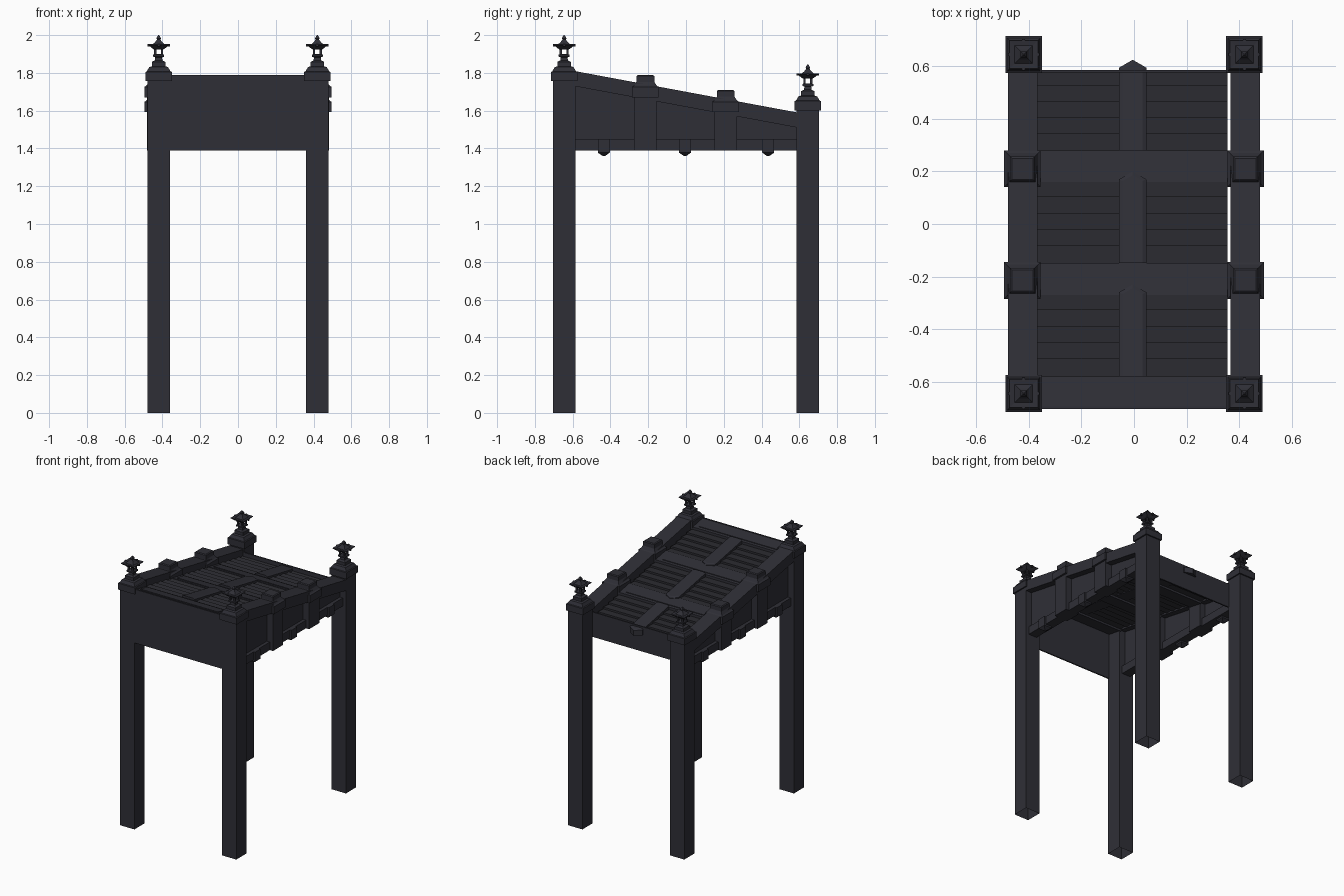
import bpy, bmesh

if "Cube" in bpy.data.objects:
    bpy.data.objects.remove(bpy.data.objects["Cube"])


def material(name, rgb):
    m = bpy.data.materials.new(name)
    m.diffuse_color = (*rgb, 1)
    m.use_nodes = True
    m.node_tree.nodes["Principled BSDF"].inputs["Base Color"].default_value = m.diffuse_color
    return m


FRAME = material("dark slate", (0.028, 0.028, 0.037))
SLAT = material("dark grey", (0.026, 0.026, 0.032))


def roof(y):
    """Height of the sloping roof line."""
    return 1.70 - 0.186 * y


def finish(name, bm, mat):
    bmesh.ops.recalc_face_normals(bm, faces=bm.faces)
    me = bpy.data.meshes.new(name)
    bm.to_mesh(me)
    bm.free()
    me.materials.append(mat)
    ob = bpy.data.objects.new(name, me)
    bpy.context.collection.objects.link(ob)
    return ob


def loft(bm, rings, cap_bottom=True):
    vs = [[bm.verts.new(p) for p in r] for r in rings]
    n = len(vs[0])
    for a, b in zip(vs, vs[1:]):
        for i in range(n):
            bm.faces.new((a[i], a[(i + 1) % n], b[(i + 1) % n], b[i]))
    if cap_bottom:
        bm.faces.new(vs[0])
    bm.faces.new(vs[-1])


def square(cx, cy, h, z, hy=None):
    hy = h if hy is None else hy
    return [(cx - h, cy - hy, z), (cx + h, cy - hy, z), (cx + h, cy + hy, z), (cx - h, cy + hy, z)]


def stack(bm, cx, cy, profile, z0=0, cap_bottom=True):
    """Square turned shape from (half width, height) pairs."""
    loft(bm, [square(cx, cy, h, z + z0) for h, z in profile], cap_bottom)


def side_profile(bm, x0, x1, pts):
    """Extrude a (y, z) outline across x."""
    loft(bm, [[(x, y, z) for y, z in pts] for x in (x0, x1)])


def sloped(bm, x0, x1, y0, y1, lo, hi):
    """Box that follows the roof slope."""
    side_profile(bm, x0, x1, [(y0, roof(y0) + lo), (y1, roof(y1) + lo),
                              (y1, roof(y1) + hi), (y0, roof(y0) + hi)])


# Corner posts with caps and lantern finials
for end, cy, drop in (("front", -0.645, 0), ("back", 0.645, -0.155)):
    for side, s in (("left", -1), ("right", 1)):
        cx = s * 0.42
        bm = bmesh.new()
        stack(bm, cx, cy, [(0.06, 0), (0.06, 1.77 + drop)], cap_bottom=False)
        finish(f"{end}_{side}_post", bm, FRAME)

        bm = bmesh.new()
        stack(bm, cx, cy, [(0.07, 1.757), (0.07, 1.805), (0.063, 1.808), (0.05, 1.83),
                           (0.036, 1.835), (0.036, 1.858), (0.02, 1.866), (0.018, 1.882),
                           (0.029, 1.886), (0.029, 1.896), (0.02, 1.90)], drop)
        for i in (-1, 1):
            for j in (-1, 1):
                stack(bm, cx + i * 0.018, cy + j * 0.018, [(0.006, 1.898), (0.006, 1.93)], drop)
        # flared lantern roof and tip
        stack(bm, cx, cy, [(0.026, 1.925), (0.034, 1.93), (0.056, 1.948), (0.054, 1.952),
                           (0.034, 1.95), (0.019, 1.963), (0.009, 1.976), (0.012, 1.982),
                           (0.009, 1.99), (0.002, 2.0)], drop)
        for dx, dy in ((1, 0), (-1, 0), (0, 1), (0, -1)):
            stack(bm, cx + dx * 0.054, cy + dy * 0.054, [(0.006, 1.94), (0.006, 1.953)], drop)
        finish(f"{end}_{side}_finial", bm, FRAME)

# Front and back fascia boards
for name, y0, y1, top in (("front_fascia", -0.705, -0.695, 1.79), ("back_fascia", 0.577, 0.587, 1.575)):
    bm = bmesh.new()
    side_profile(bm, -0.362, 0.362, [(y0, 1.39), (y1, 1.39), (y1, top), (y0, top)])
    finish(name, bm, FRAME)

# Sides: sloping rail, panel, bottom rail, brackets and pendants
for side, s in (("left", -1), ("right", 1)):
    bm = bmesh.new()
    sloped(bm, s * 0.367, s * 0.48, -0.60, 0.60, -0.08, 0.0)
    finish(f"{side}_sloping_rail", bm, FRAME)

    bm = bmesh.new()
    side_profile(bm, s * 0.41, s * 0.43, [(-0.59, 1.39), (0.59, 1.39),
                                          (0.59, roof(0.59) - 0.07), (-0.59, roof(-0.59) - 0.07)])
    finish(f"{side}_panel", bm, FRAME)

    bm = bmesh.new()
    side_profile(bm, s * 0.385, s * 0.455, [(-0.59, 1.39), (0.59, 1.39), (0.59, 1.45), (-0.59, 1.45)])
    finish(f"{side}_bottom_rail", bm, FRAME)

    for k, cy in enumerate((-0.215, 0.21)):
        z = roof(cy) - 1.742
        bm = bmesh.new()
        loft(bm, [square(s * 0.425, cy, 0.056, h, 0.06) for h in (1.39, 1.68 + z)])
        stack(bm, s * 0.425, cy, [(0.07, 1.673), (0.07, 1.728), (0.06, 1.735), (0.05, 1.75),
                                  (0.047, 1.755), (0.047, 1.785), (0.04, 1.79)], z)
        finish(f"{side}_bracket_{k + 1}", bm, FRAME)

    for k, cy in enumerate((-0.435, -0.005, 0.435)):
        bm = bmesh.new()
        stack(bm, s * 0.435, cy, [(0.006, 1.36), (0.032, 1.378), (0.032, 1.45)])
        finish(f"{side}_pendant_{k + 1}", bm, FRAME)

# Roof bays: cross beam, stepped slats and pointed centre batten
for k, (b0, b1, s1) in enumerate(((-0.70, -0.58, -0.27), (-0.27, -0.148, 0.16), (0.16, 0.28, 0.585))):
    bm = bmesh.new()
    sloped(bm, -0.372, 0.367, b0, b1, -0.09, -0.042)
    sloped(bm, -0.33, 0.31, b0 + 0.022, b1 - 0.018, -0.045, -0.037)
    finish(f"cross_beam_{k + 1}", bm, FRAME)

    bm = bmesh.new()
    step = (s1 - b1) / 5
    for i in range(5):
        y0 = b1 + i * step
        y1 = y0 + step + (0.006 if i < 4 else 0)
        z = roof(y0 + step / 2) - 0.055
        side_profile(bm, -0.37, 0.355, [(y0, z - 0.014), (y1, z - 0.01), (y1, z + 0.004), (y0, z)])
    finish(f"roof_slats_{k + 1}", bm, SLAT)

    bm = bmesh.new()
    e = s1 + 0.01
    outline = [(-0.057, b1), (0.047, b1), (0.047, e), (-0.005, e + 0.03), (-0.057, e)]
    inner = [(-0.043, b1), (0.033, b1), (0.033, e - 0.006), (-0.005, e + 0.016), (-0.043, e - 0.006)]
    loft(bm, [[(x, y, roof(y) + o) for x, y in ring]
              for ring, o in ((outline, -0.075), (outline, -0.034), (inner, -0.027))])
    finish(f"centre_batten_{k + 1}", bm, FRAME)
